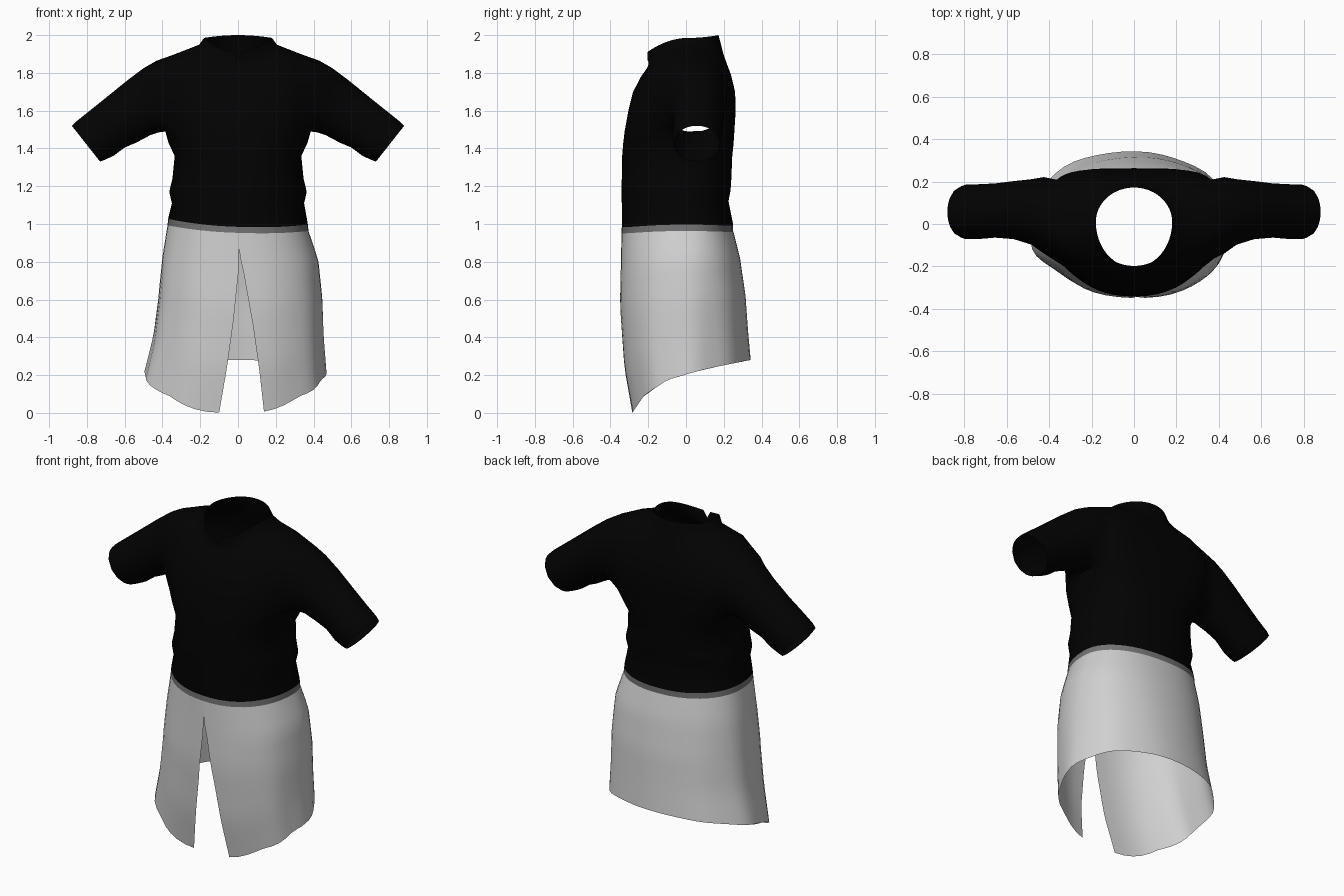
import bpy
from math import sin, cos, pi, acos, atan2, radians
from mathutils import Vector

if "Cube" in bpy.data.objects:
    bpy.data.objects.remove(bpy.data.objects["Cube"])

N = 48      # columns around the body, starting at the front seam
E = 0.9     # usual squareness of the cross-section, 1 being an ellipse


def material(name, value):
    m = bpy.data.materials.new(name)
    m.use_nodes = True
    colour = (value, value, value, 1)
    m.diffuse_color = colour
    bsdf = m.node_tree.nodes["Principled BSDF"]
    bsdf.inputs["Base Color"].default_value = colour
    bsdf.inputs["Roughness"].default_value = 0.9
    return m


def power(v, e=E):
    return abs(v) ** e * (1 if v >= 0 else -1)


def interp(table, t):
    for (a, p), (b, q) in zip(table, table[1:]):
        if t <= b:
            return p + (q - p) * max(0, t - a) / (b - a)
    return table[-1][1]


def section(a, rx, front, back, yc=0.0, e_front=E, e_back=E):
    e = e_back if sin(a) > 0 else e_front
    s = power(sin(a), e)
    return rx * power(cos(a), e), yc + s * ((back - yc) if s > 0 else (yc - front))


def level(a, front, side, back, tilt=0.0):
    s = sin(a)
    return side + ((front if s < 0 else back) - side) * s * s - tilt * cos(a)


def grid_faces(rows, skip=lambda i, j: False):
    w = N + 1
    return [(i * w + j, i * w + j + 1, (i + 1) * w + j + 1, (i + 1) * w + j)
            for i in range(rows - 1) for j in range(N) if not skip(i, j)]


def make(name, verts, faces, mat):
    me = bpy.data.meshes.new(name)
    me.from_pydata(verts, [], faces)
    me.materials.append(mat)
    ob = bpy.data.objects.new(name, me)
    bpy.context.collection.objects.link(ob)
    bpy.ops.object.select_all(action='DESELECT')
    ob.select_set(True)
    bpy.context.view_layer.objects.active = ob
    bpy.ops.object.shade_smooth_by_angle(angle=radians(50))
    return ob


black = material("black_cloth", 0.0006)
grey = material("grey_trim", 0.17)
pale = material("pale_grey_cloth", 0.63)
angles = [-pi / 2 + 2 * pi * j / N for j in range(N + 1)]
TILT = 0.015     # the waist sits higher on the right side

# Shirt body rings: half width, front y, back y, front, side and back heights,
# front and back squareness
rings = [
    (.370, -.340, .250, .985, 1.012, .995, E, E),
    (.350, -.340, .225, 1.11, 1.11, 1.12, E, E),
    (.364, -.342, .236, 1.17, 1.17, 1.18, E, E),
    (.347, -.340, .240, 1.24, 1.24, 1.24, E, E),
    (.335, -.338, .245, 1.36, 1.36, 1.36, E, .85),
    (.368, -.332, .252, 1.43, 1.43, 1.43, E, .75),
    (.385, -.325, .256, 1.49, 1.49, 1.49, .85, .65),
    (.400, -.305, .263, 1.60, 1.60, 1.60, .82, .52),
    (.405, -.280, .260, 1.70, 1.70, 1.70, .82, .46),
    (.390, -.238, .238, 1.78, 1.80, 1.79, .82, .52),
    (.350, -.210, .212, 1.82, 1.893, 1.86, .82, .7),
    (.260, -.200, .198, 1.84, 1.928, 1.90, .9, .9),
    (.205, -.198, .188, 1.855, 1.95, 1.94, 1, 1),
    (.180, -.205, .172, 1.91, 1.985, 2.0, 1, 1),
]
ARM_LOW, ARM_HIGH, ARM_HALF = 6, 10, 5
verts = []
for i, (rx, f, b, zf, zs, zb, ef, eb) in enumerate(rings):
    for j, a in enumerate(angles):
        z = level(a, zf, zs, zb, 0 if i else TILT)
        if i == len(rings) - 1 and j in (0, N):    # notch between collar tips
            z -= 0.04
        verts.append(Vector((*section(a, rx, f, b, 0.01 if i > 5 else 0, ef, eb), z)))


def in_armhole(i, j):
    return ARM_LOW <= i < ARM_HIGH and any(
        c - ARM_HALF <= j < c + ARM_HALF for c in (N // 4, 3 * N // 4))


faces = grid_faces(len(rings), in_armhole)

# Sleeve stations: top x, top z, bottom x, bottom z, front y, back y
stations = [
    (.43, 1.865, .42, 1.485, -.140, .222),
    (.50, 1.825, .465, 1.470, -.098, .212),
    (.59, 1.757, .54, 1.430, -.072, .203),
    (.70, 1.668, .60, 1.405, -.065, .192),
    (.80, 1.588, .66, 1.360, -.072, .188),
    (.86, 1.540, .71, 1.338, -.072, .186),
    (.88, 1.520, .73, 1.330, -.066, .180),
]
for side, c in ((1, N // 4), (-1, 3 * N // 4)):
    lo, hi = c - ARM_HALF, c + ARM_HALF
    path = [(ARM_LOW, j) for j in range(lo, hi)]
    path += [(i, hi) for i in range(ARM_LOW, ARM_HIGH)]
    path += [(ARM_HIGH, j) for j in range(hi, lo, -1)]
    path += [(i, lo) for i in range(ARM_HIGH, ARM_LOW, -1)]
    loop = [i * (N + 1) + j for i, j in path]
    phis = [atan2((verts[k].z - 1.68) / .19, (verts[k].y - .015) / .2) for k in loop]
    for tx, tz, bx, bz, f, b in stations:
        new = []
        for p in phis:
            h = sin(p) / 2
            new.append(len(verts))
            verts.append(Vector((side * ((tx + bx) / 2 + h * (tx - bx)),
                                 (f + b) / 2 + cos(p) * (b - f) / 2,
                                 (tz + bz) / 2 + h * (tz - bz))))
        n = len(loop)
        faces += [(loop[k], loop[(k + 1) % n], new[(k + 1) % n], new[k]) for k in range(n)]
        loop = new
make("shirt", verts, faces, black)

# Waistband strip
WAIST = (.953, .978, .962)
verts = [(*section(a, rx, f, .25), level(a, *heights, TILT))
         for rx, f, heights in ((.373, -.341, WAIST), (.370, -.340, (.985, 1.012, .995)))
         for a in angles]
make("waistband", verts, grid_faces(2), grey)

# Skirt, split at the front, with a hem that rises toward the back
width = [(0, .373), (.2, .412), (.45, .432), (.75, .45), (1, .48)]
front = [(0, -.341), (.4, -.35), (.75, -.328), (1, -.287)]
back = [(0, .25), (.2, .285), (.5, .315), (.8, .33), (1, .342)]
shift = [(0, 0), (.2, .012), (.5, .01), (.75, 0), (1, -.018)]
hem = [(-1, 0), (-.97, .008), (-.8, .085), (-.35, .175), (.6, .25), (1, .28)]
ROWS = 15
verts = []
for i in range(ROWS):
    t = 1 - i / (ROWS - 1)
    rx, f, b, dx = (interp(c, t) for c in (width, front, back, shift))
    open_t = max(0, (t - .12) / .88)
    e_front = E - .08 * t
    start = -acos(min(1, (.155 * open_t / rx) ** (1 / e_front)))
    end = pi + acos(min(1, (.082 * open_t / rx) ** (1 / e_front)))
    for j in range(N + 1):
        a = start + (end - start) * j / N
        fold = 1 + .012 * t * sin(9 * a + 1) * (cos(a) ** 2 + .3)
        x, y = section(a, rx, f, b, 0, e_front, E + .05 * t)
        top = level(a, *WAIST, TILT)
        z = top + (interp(hem, power(sin(a), e_front)) - top) * t
        verts.append((x * fold + dx, y * fold, z))
make("skirt", verts, grid_faces(ROWS), pale)
